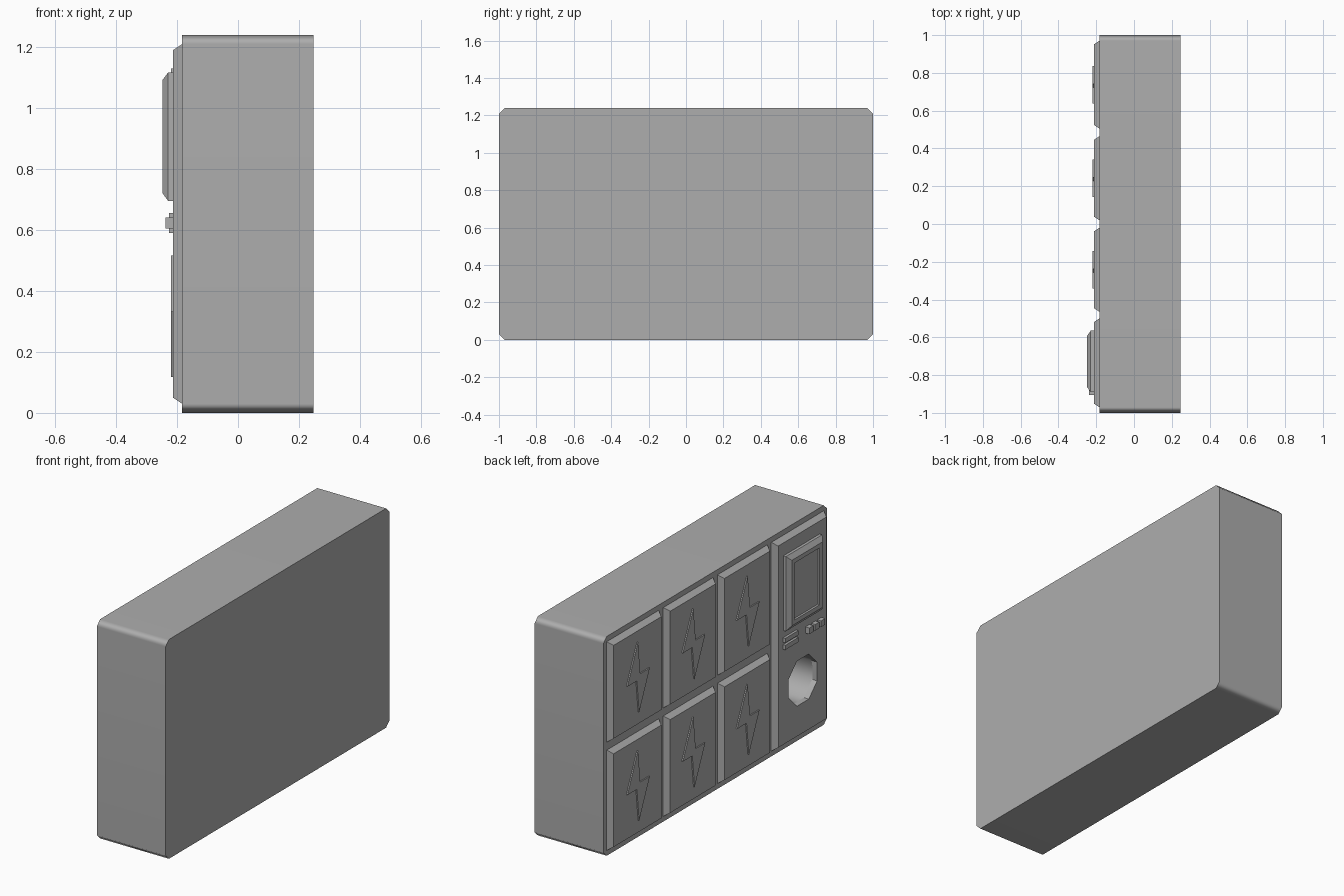
import bpy, bmesh, math

if "Cube" in bpy.data.objects:
    bpy.data.objects.remove(bpy.data.objects["Cube"], do_unlink=True)

grey = bpy.data.materials.new("casing_grey")
grey.use_nodes = True
colour = (0.42, 0.42, 0.42, 1)
grey.diffuse_color = colour
grey.node_tree.nodes["Principled BSDF"].inputs["Base Color"].default_value = colour

BODY_X, PLATE_X = -0.183, -0.213


def finish(name, bm):
    bmesh.ops.recalc_face_normals(bm, faces=bm.faces[:])
    mesh = bpy.data.meshes.new(name)
    bm.to_mesh(mesh)
    bm.free()
    mesh.materials.append(grey)
    obj = bpy.data.objects.new(name, mesh)
    bpy.context.collection.objects.link(obj)
    return obj


def prism(name, outline, x0, x1):
    """Solid between x0 and x1 from an outline of (y, z) points."""
    bm = bmesh.new()
    face = bm.faces.new([bm.verts.new((x0, y, z)) for y, z in outline])
    new = bmesh.ops.extrude_face_region(bm, geom=[face])["geom"]
    moved = [v for v in new if isinstance(v, bmesh.types.BMVert)]
    bmesh.ops.translate(bm, verts=moved, vec=(x1 - x0, 0, 0))
    return finish(name, bm)


def rect(y0, y1, z0, z1):
    return [(y0, z0), (y1, z0), (y1, z1), (y0, z1)]


def stepped(name, y0, y1, z0, z1, steps):
    """Rectangular stack of rings; each step is (x, inset), the last is capped."""
    bm = bmesh.new()
    rings = [[bm.verts.new((x, y, z)) for y, z in rect(y0 + i, y1 - i, z0 + i, z1 - i)]
             for x, i in steps]
    for a, b in zip(rings, rings[1:]):
        for k in range(4):
            n = (k + 1) % 4
            bm.faces.new((a[k], a[n], b[n], b[k]))
    bm.faces.new(rings[0])
    bm.faces.new(rings[-1])
    return finish(name, bm)


def plate(name, y0, y1, z0, z1):
    return stepped(name, y0, y1, z0, z1, [(BODY_X + 0.005, 0), (BODY_X, 0), (PLATE_X, 0.02)])


def smooth(obj, degrees):
    obj.data.polygons.foreach_set("use_smooth", [True] * len(obj.data.polygons))
    obj.data.set_sharp_from_angle(angle=math.radians(degrees))


# Main casing with cut corners
c, h = 0.03, 1.24
corners = [(-1 + c, 0), (1 - c, 0), (1, c), (1, h - c),
           (1 - c, h), (-1 + c, h), (-1, h - c), (-1, c)]
casing = prism("casing", corners, BODY_X, 0.247)

# Six battery doors with raised lightning bolts
half_bolt = [(0.005, 0.2), (0.1, -0.015), (0.015, -0.015)]
bolt = half_bolt + [(-y, -z) for y, z in half_bolt]
for col, (y0, y1) in enumerate([(0.505, 0.97), (0.02, 0.465), (-0.465, -0.02)]):
    for row, z0 in (("lower", 0.03), ("upper", 0.643)):
        plate(f"{row}_door_{col + 1}", y0, y1, z0, z0 + 0.567)
        yc, zc = (y0 + y1) / 2, z0 + 0.287
        prism(f"{row}_bolt_{col + 1}", [(yc + y, zc + z) for y, z in bolt],
              PLATE_X + 0.003, -0.22)

# Control panel
panel = plate("control_panel", -0.97, -0.5, 0.03, 1.21)

# Round socket sunk through the panel into the casing
radius = 0.138
ring = [(-0.74 + radius * math.cos(math.radians(22.5 + 45 * k)),
         0.348 + radius * math.sin(math.radians(22.5 + 45 * k))) for k in range(8)]
cutter = prism("socket_cutter", ring, -0.3, 0.03)
cutter.hide_render = True
for obj in (casing, panel):
    cut = obj.modifiers.new("socket", "BOOLEAN")
    cut.object = cutter
    cut.operation = "DIFFERENCE"
    cut.solver = "EXACT"
    bpy.context.view_layer.objects.active = obj
    bpy.ops.object.modifier_apply(modifier=cut.name)
bpy.data.objects.remove(cutter, do_unlink=True)
smooth(casing, 50)
casing.modifiers.new("even_shading", "WEIGHTED_NORMAL").keep_sharp = True

# Display with tapered frame and sunken screen
stepped("display", -0.89, -0.565, 0.695, 1.117,
        [(PLATE_X + 0.003, 0), (-0.229, 0), (-0.248, 0.026), (-0.248, 0.05), (-0.236, 0.05)])

# Two slats and three buttons below the display
for k in range(2):
    z = 0.59 + 0.039 * k
    prism(f"slat_{k + 1}", rect(-0.68, -0.563, z, z + 0.026), PLATE_X + 0.003, -0.227)
for k in range(3):
    y = -0.905 + 0.053 * k
    prism(f"button_{k + 1}", rect(y, y + 0.036, 0.605, 0.64), PLATE_X + 0.003, -0.237)
